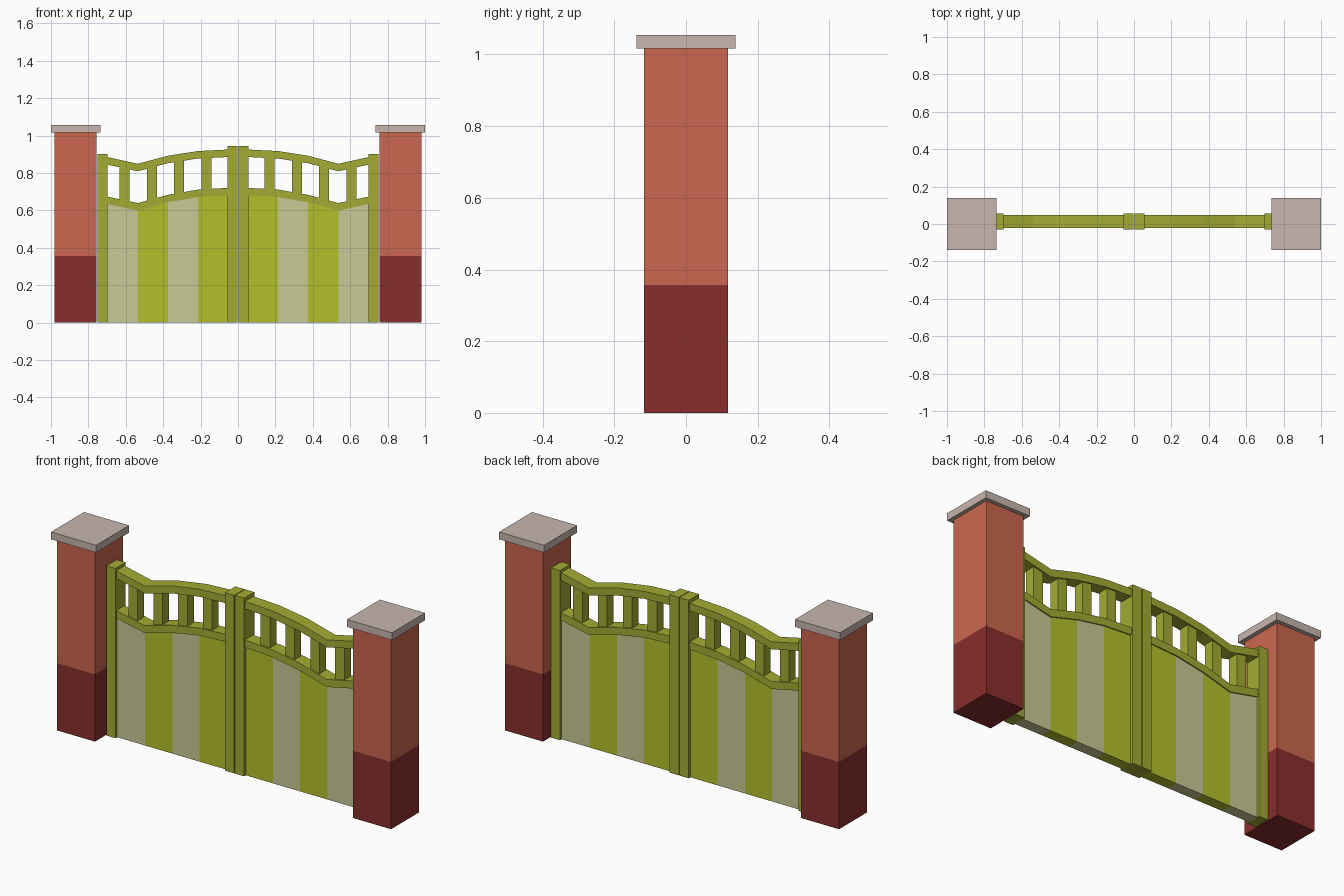
import bpy, bmesh

if "Cube" in bpy.data.objects:
    bpy.data.objects.remove(bpy.data.objects["Cube"])

def lin(c):
    c /= 255
    return c / 12.92 if c <= 0.04045 else ((c + 0.055) / 1.055) ** 2.4

def material(name, r, g, b):
    m = bpy.data.materials.new(name)
    m.diffuse_color = (lin(r), lin(g), lin(b), 1)
    m.use_nodes = True
    m.node_tree.nodes["Principled BSDF"].inputs["Base Color"].default_value = m.diffuse_color
    return m

BRICK = material("brick_orange", 202, 103, 78)
BASE = material("dark_red", 138, 45, 45)
STONE = material("cap_stone", 200, 182, 174)
FRAME = material("olive_frame", 163, 171, 51)
LIME = material("lime_plank", 180, 192, 44)
CREAM = material("cream_plank", 202, 202, 150)
GATE_Y = 0.014          # the gate sits slightly behind the pillar centre

def finish(name, bm, *mats):
    bmesh.ops.recalc_face_normals(bm, faces=bm.faces)
    me = bpy.data.meshes.new(name)
    bm.to_mesh(me)
    bm.free()
    for m in mats:
        me.materials.append(m)
    ob = bpy.data.objects.new(name, me)
    bpy.context.collection.objects.link(ob)
    return ob

def prism(name, pts, y0, y1, mat):
    """Extrude an outline in the XZ plane from y0 to y1."""
    bm = bmesh.new()
    f = bm.faces.new([bm.verts.new((x, y0, z)) for x, z in pts])
    r = bmesh.ops.extrude_face_region(bm, geom=[f])
    vs = [v for v in r["geom"] if isinstance(v, bmesh.types.BMVert)]
    bmesh.ops.translate(bm, verts=vs, vec=(0, y1 - y0, 0))
    return finish(name, bm, mat)

def box(name, x0, x1, half_y, z0, z1, mat, cy=0.0):
    return prism(name, [(x0, z0), (x1, z0), (x1, z1), (x0, z1)], cy - half_y, cy + half_y, mat)

# Top edge of the upper rail; the lower rail repeats it further down
BREAKS = [0.054, 0.215, 0.375, 0.536, 0.70]
TOP = [0.925, 0.917, 0.892, 0.849, 0.885]
LOW = [0.720, 0.711, 0.683, 0.639, 0.674]

def height(x, zs):
    for i in range(4):
        if x <= BREAKS[i + 1]:
            t = (x - BREAKS[i]) / (BREAKS[i + 1] - BREAKS[i])
            return zs[i] + t * (zs[i + 1] - zs[i])
    return zs[-1]

for s, side in ((-1, "left"), (1, "right")):
    # Brick pillar with a dark lower band and a stone cap
    pillar = box(side + "_pillar", s * 0.757, s * 0.98, 0.117, 0, 1.016, BRICK)
    pillar.data.materials.append(BASE)
    bm = bmesh.new()
    bm.from_mesh(pillar.data)
    bmesh.ops.bisect_plane(bm, geom=bm.verts[:] + bm.edges[:] + bm.faces[:],
                           plane_co=(0, 0, 0.357), plane_no=(0, 0, 1))
    for f in bm.faces:
        f.material_index = int(f.calc_center_median().z < 0.357)
    bm.to_mesh(pillar.data)
    bm.free()
    box(side + "_pillar_cap", s * 0.736, s * 1.0, 0.138, 1.016, 1.055, STONE)

    # Gate posts
    box(side + "_hinge_post", s * 0.699, s * 0.752, 0.043, 0, 0.90, FRAME, GATE_Y)
    box(side + "_meeting_post", s * 0.002, s * 0.056, 0.043, 0, 0.944, FRAME, GATE_Y)

    # Wavy rails
    for name, zs in (("top_rail", TOP), ("middle_rail", LOW)):
        up = [(s * x, z) for x, z in zip(BREAKS, zs)]
        down = [(x, z - 0.04) for x, z in reversed(up)]
        prism(f"{side}_{name}", up + down, GATE_Y - 0.035, GATE_Y + 0.035, FRAME)

    # Planks in alternating colours, ending inside the middle rail
    for i in range(4):
        a, b = BREAKS[i], BREAKS[i + 1]
        prism(f"{side}_plank_{i + 1}",
              [(s * a, 0), (s * b, 0), (s * b, LOW[i + 1] - 0.02), (s * a, LOW[i] - 0.02)],
              GATE_Y - 0.029, GATE_Y + 0.029, CREAM if i % 2 else LIME)

    # Balusters between the rails
    for i in range(4):
        c = 0.169 + i * 0.1457
        a, b = c - 0.027, c + 0.027
        xs = [a] + [x for x in BREAKS if a < x < b] + [b]
        pts = [(s * x, height(x, LOW) - 0.02) for x in xs]
        pts += [(s * x, height(x, TOP) - 0.02) for x in reversed(xs)]
        prism(f"{side}_baluster_{i + 1}", pts, GATE_Y - 0.027, GATE_Y + 0.027, FRAME)
